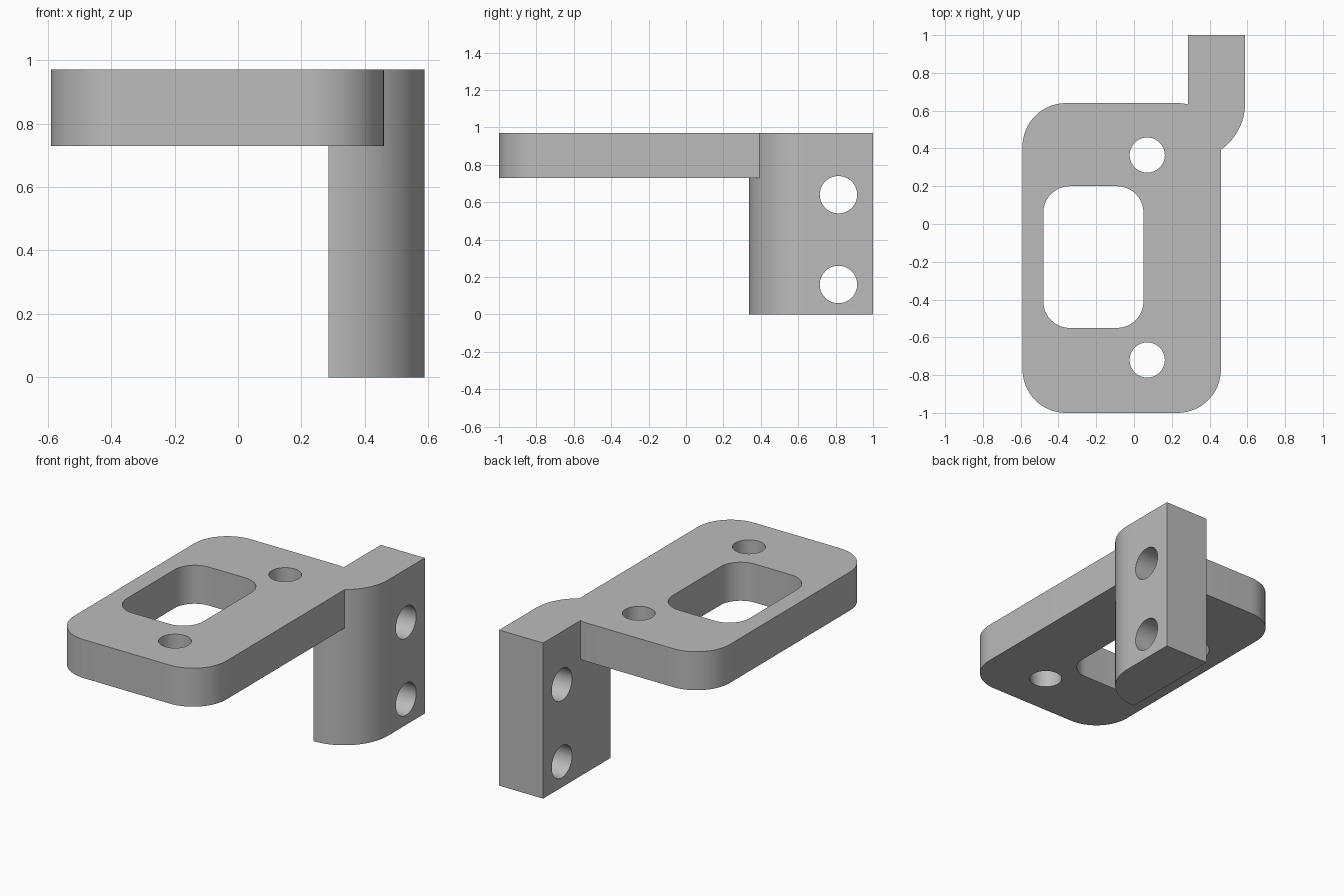
import bpy, bmesh
from math import cos, sin, pi, radians
from mathutils import Matrix, Vector

cube = bpy.data.objects.get("Cube")
if cube:
    bpy.data.objects.remove(cube, do_unlink=True)

metal = bpy.data.materials.new("plain_grey")
metal.use_nodes = True
GREY = (0.5, 0.5, 0.5, 1)
metal.diffuse_color = GREY
metal.node_tree.nodes["Principled BSDF"].inputs["Base Color"].default_value = GREY

TOP, PLATE_BOTTOM = 0.97, 0.73


def arc(cx, cy, r, start, end, steps=16):
    return [(cx + r * cos(start + (end - start) * i / steps),
             cy + r * sin(start + (end - start) * i / steps))
            for i in range(steps + 1)]


def rounded_rect(x0, x1, y0, y1, r):
    centres = [(x1 - r, y1 - r), (x0 + r, y1 - r), (x0 + r, y0 + r), (x1 - r, y0 + r)]
    return [p for i, (cx, cy) in enumerate(centres)
            for p in arc(cx, cy, r, i * pi / 2, (i + 1) * pi / 2)]


def prism(name, outline, z0, z1):
    bm = bmesh.new()
    base = bm.faces.new([bm.verts.new((x, y, z0)) for x, y in outline])
    side = bmesh.ops.extrude_face_region(bm, geom=[base])
    moved = [g for g in side["geom"] if isinstance(g, bmesh.types.BMVert)]
    bmesh.ops.translate(bm, verts=moved, vec=Vector((0, 0, z1 - z0)))
    bmesh.ops.recalc_face_normals(bm, faces=bm.faces)
    mesh = bpy.data.meshes.new(name)
    bm.to_mesh(mesh)
    bm.free()
    mesh.materials.append(metal)
    obj = bpy.data.objects.new(name, mesh)
    bpy.context.collection.objects.link(obj)
    return obj


def drill(name, centre, r, axis):
    bm = bmesh.new()
    turn = Matrix.Rotation(pi / 2, 4, "Y") if axis == "X" else Matrix()
    bmesh.ops.create_cone(bm, cap_ends=True, segments=64, radius1=r, radius2=r,
                          depth=0.8, matrix=Matrix.Translation(centre) @ turn)
    mesh = bpy.data.meshes.new(name)
    bm.to_mesh(mesh)
    bm.free()
    mesh.materials.append(metal)
    obj = bpy.data.objects.new(name, mesh)
    bpy.context.collection.objects.link(obj)
    return obj


# Flat plate and the post with a quarter-round front
bracket = prism("bracket", rounded_rect(-0.59, 0.46, -1, 0.64, 0.23), PLATE_BOTTOM, TOP)
post_outline = arc(0.285, 0.64, 0.303, -pi / 2, 0, 24) + [(0.588, 1), (0.285, 1)]
post = prism("post", post_outline, 0, TOP)

# Window and screw holes
cutters = [prism("window_cutter", rounded_rect(-0.48, 0.05, -0.55, 0.2, 0.14), 0.5, 1.2)]
for y in (0.365, -0.72):
    cutters.append(drill("plate_hole_cutter", (0.07, y, 0.85), 0.093, "Z"))
for z in (0.64, 0.16):
    cutters.append(drill("post_hole_cutter", (0.44, 0.815, z), 0.1, "X"))

for tool in [post] + cutters:
    tool.hide_render = True
    mod = bracket.modifiers.new(tool.name, "BOOLEAN")
    mod.object = tool
    mod.operation = "UNION" if tool is post else "DIFFERENCE"
    mod.solver = "EXACT"

# Bake the joined shape and drop the helpers
graph = bpy.context.evaluated_depsgraph_get()
baked = bpy.data.meshes.new_from_object(bracket.evaluated_get(graph))
bracket.modifiers.clear()
bracket.data = baked
for tool in [post] + cutters:
    bpy.data.objects.remove(tool, do_unlink=True)

# Smooth curves, sharp corners
bpy.ops.object.select_all(action="DESELECT")
bracket.select_set(True)
bpy.context.view_layer.objects.active = bracket
bpy.ops.object.shade_smooth_by_angle(angle=radians(25))
